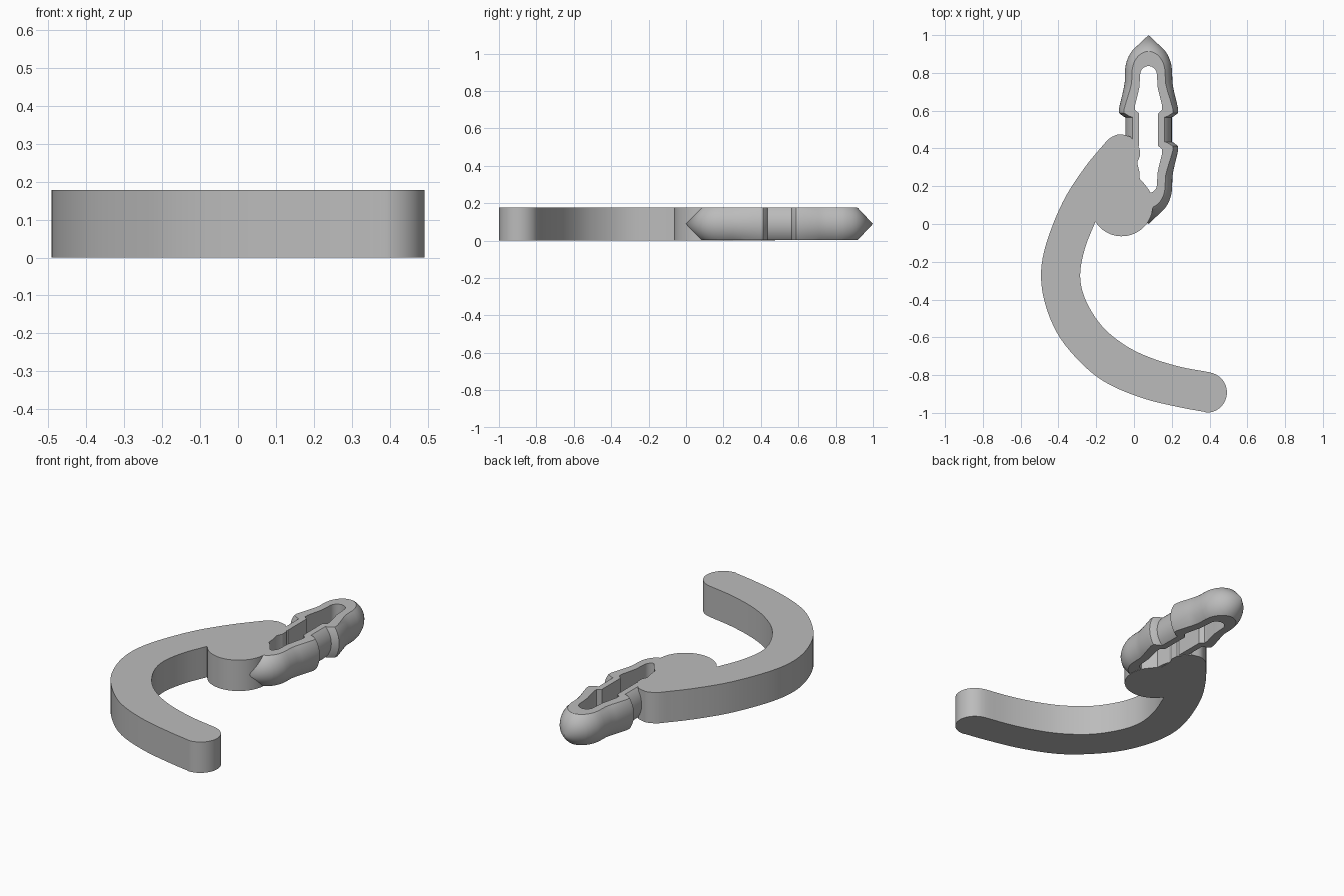
import bpy, bmesh, math
from mathutils import Vector, Matrix

if "Cube" in bpy.data.objects:
    bpy.data.objects.remove(bpy.data.objects["Cube"])

HEIGHT = 0.178
MID = HEIGHT / 2
AXIS_X = 0.077

grey = bpy.data.materials.new("plain grey")
grey.use_nodes = True
colour = (0.5, 0.5, 0.5, 1)
grey.diffuse_color = colour
grey.node_tree.nodes["Principled BSDF"].inputs["Base Color"].default_value = colour


def add_object(name, bm):
    bmesh.ops.recalc_face_normals(bm, faces=bm.faces)
    mesh = bpy.data.meshes.new(name)
    bm.to_mesh(mesh)
    bm.free()
    mesh.materials.append(grey)
    obj = bpy.data.objects.new(name, mesh)
    bpy.context.collection.objects.link(obj)
    return obj


def smooth(obj):
    bpy.ops.object.select_all(action='DESELECT')
    obj.select_set(True)
    bpy.context.view_layer.objects.active = obj
    bpy.ops.object.shade_smooth_by_angle(angle=math.radians(25))


def spline(points, steps=5):
    """Smooth curve through the points."""
    p = [Vector(q) for q in points]
    p = [2 * p[0] - p[1]] + p + [2 * p[-1] - p[-2]]
    out = []
    for a, b, c, d in zip(p, p[1:], p[2:], p[3:]):
        for i in range(steps):
            t = i / steps
            out.append(0.5 * (2 * b + (c - a) * t + (2 * a - 5 * b + 4 * c - d) * t**2
                              + (3 * b - a - 3 * c + d) * t**3))
    return out + [p[-2]]


def arc(cx, cy, r, start, end, n=20):
    angles = [math.radians(start + (end - start) * i / n) for i in range(n + 1)]
    return [Vector((cx + r * math.cos(a), cy + r * math.sin(a))) for a in angles]


def prism(name, outline, z0, z1):
    bm = bmesh.new()
    face = bm.faces.new([bm.verts.new((p[0], p[1], z0)) for p in outline])
    top = bmesh.ops.extrude_face_region(bm, geom=[face])["geom"]
    verts = [v for v in top if isinstance(v, bmesh.types.BMVert)]
    bmesh.ops.translate(bm, vec=(0, 0, z1 - z0), verts=verts)
    return add_object(name, bm)


# Curved hook with a rounded end and a round foot beside the clip
outer = spline([(-0.14, 0.445), (-0.26, 0.30), (-0.375, 0.12), (-0.465, -0.105),
                (-0.492, -0.275), (-0.465, -0.44), (-0.39, -0.605), (-0.26, -0.755),
                (-0.13, -0.85), (0.055, -0.925), (0.24, -0.97), (0.37, -0.994)])
inner = spline([(0.40, -0.785), (0.24, -0.755), (0.08, -0.705), (-0.05, -0.64),
                (-0.17, -0.54), (-0.255, -0.405), (-0.285, -0.275),
                (-0.26, -0.13), (-0.205, 0.01)])
hook_end = arc(0.385, -0.892, 0.107, -90, 78)
foot = arc(-0.065, 0.1, 0.165, 215, 390, 36)
shoulder = [Vector(p) for p in ((0.045, 0.225), (0.015, 0.25), (0.018, 0.33),
                                (0.032, 0.36), (0.03, 0.40), (-0.02, 0.463))]
crown = spline([(-0.02, 0.463), (-0.075, 0.475), (-0.115, 0.462), (-0.14, 0.445)])[1:-1]
hook = prism("hook", outer + hook_end + inner + foot + shoulder + crown, 0, HEIGHT)
smooth(hook)

# Half profiles of the clip and its slot: (distance from the middle, half width)
nose = spline([(0.31, 0.125), (0.35, 0.119), (0.39, 0.104), (0.42, 0.085)], 3)
clip_half = [Vector(p) for p in ((0.065, 0.123), (0.07, 0.134), (0.088, 0.157),
                                 (0.11, 0.157), (0.21, 0.133), (0.25, 0.126))] + nose
slot_half = [Vector(p) for p in ((0.085, 0.05), (0.105, 0.072), (0.13, 0.071),
                                 (0.22, 0.049))] + arc(0.292, 0, 0.044, 90, 0, 8)

# Clip: turned body, flattened above and below
bm = bmesh.new()
profile = [(-d, r) for d, r in reversed(clip_half)] + [(d, r) for d, r in clip_half]
profile = [(-0.5, 0)] + profile + [(0.5, 0)]
chain = [bm.verts.new((AXIS_X + r, 0.5 + d, MID)) for d, r in profile]
edges = [bm.edges.new(pair) for pair in zip(chain, chain[1:])]
bmesh.ops.spin(bm, geom=chain + edges, cent=(AXIS_X, 0, MID), axis=(0, 1, 0),
               angle=math.tau, steps=48)
bmesh.ops.remove_doubles(bm, verts=bm.verts, dist=1e-5)
for z, side in ((HEIGHT, 1), (0.002, -1)):
    bmesh.ops.bisect_plane(bm, geom=bm.verts[:] + bm.edges[:] + bm.faces[:], dist=1e-6,
                           plane_co=(0, 0, z), plane_no=(0, 0, side), clear_outer=True)
    rim = [e for e in bm.edges if e.is_boundary]
    bmesh.ops.holes_fill(bm, edges=rim, sides=0)
clip = add_object("clip", bm)

# Slot through the clip, the same at both ends and on both sides
quarter = [(r, d) for d, r in slot_half]
right = [(r, -d) for r, d in reversed(quarter)] + quarter
left = [(-r, -d) for r, d in right[1:-1]]
slot = prism("slot_cutter", [(AXIS_X + x, 0.5 + y) for x, y in right + left], -0.1, 0.3)
slot.hide_render = True
cut = clip.modifiers.new("slot", 'BOOLEAN')
cut.operation = 'DIFFERENCE'
cut.solver = 'EXACT'
cut.object = slot
bpy.context.view_layer.update()
clip.data = bpy.data.meshes.new_from_object(
    clip.evaluated_get(bpy.context.evaluated_depsgraph_get()))
clip.modifiers.clear()
bpy.data.objects.remove(slot)
smooth(clip)
